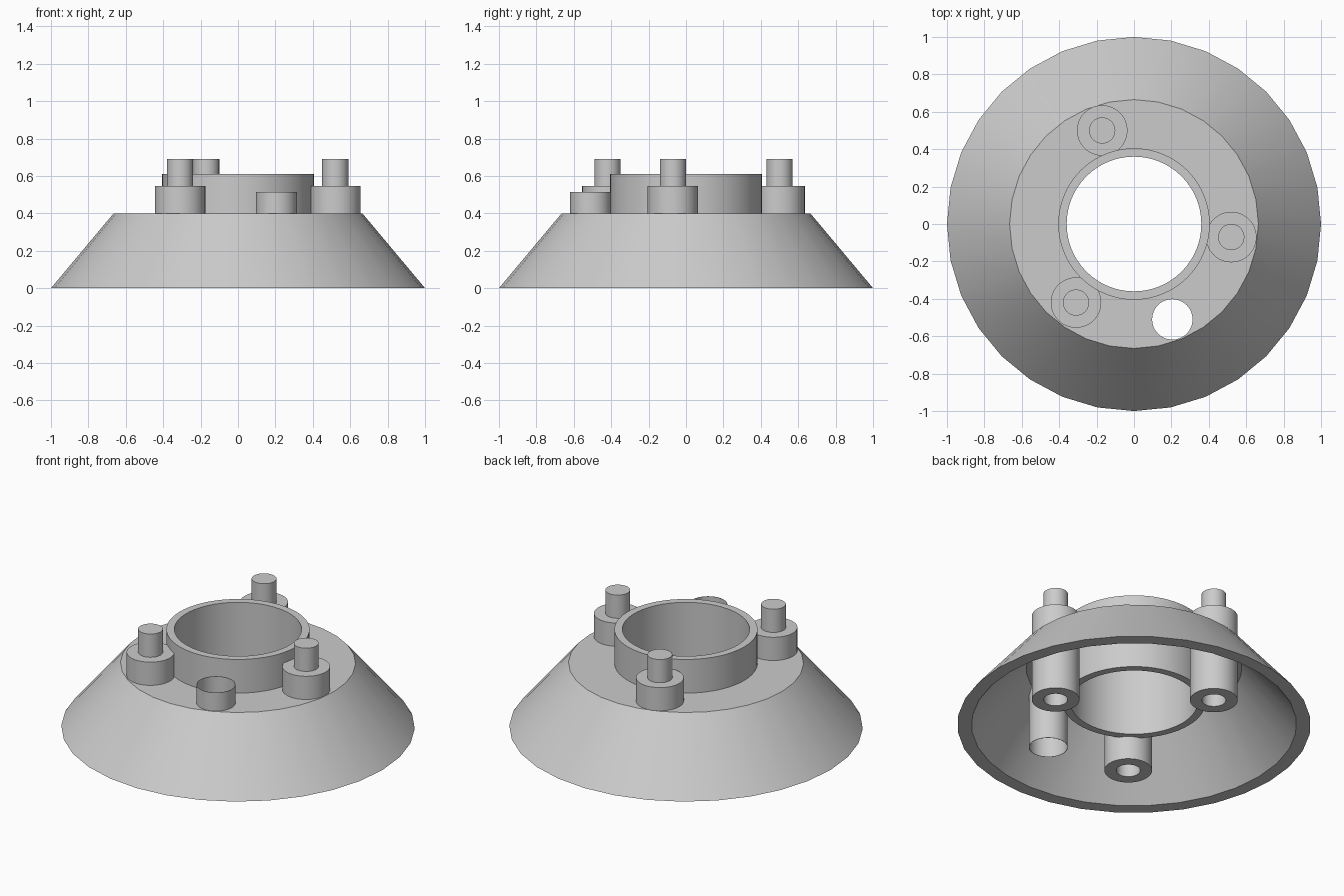
import bpy
import bmesh
from math import cos, sin, pi, radians

cube = bpy.data.objects.get("Cube")
if cube:
    bpy.data.objects.remove(cube, do_unlink=True)

grey = bpy.data.materials.new("light grey")
grey.use_nodes = True
colour = (0.6, 0.6, 0.6, 1)
grey.diffuse_color = colour
grey.node_tree.nodes["Principled BSDF"].inputs["Base Color"].default_value = colour


def lathe(name, profile, sides, at=(0, 0), closed=True):
    """Revolve an (r, z) profile about z; points with r = 0 become poles."""
    bm = bmesh.new()
    rings = []
    for r, z in profile:
        if r == 0:
            rings.append([bm.verts.new((0, 0, z))] * sides)
        else:
            angles = [2 * pi * i / sides for i in range(sides)]
            rings.append([bm.verts.new((r * cos(a), r * sin(a), z)) for a in angles])
    pairs = list(zip(rings, rings[1:]))
    if closed:
        pairs.append((rings[-1], rings[0]))
    for low, high in pairs:
        for i in range(sides):
            j = (i + 1) % sides
            corners = list(dict.fromkeys([low[i], low[j], high[j], high[i]]))
            bm.faces.new(corners)
    bmesh.ops.recalc_face_normals(bm, faces=bm.faces[:])
    mesh = bpy.data.meshes.new(name)
    bm.to_mesh(mesh)
    bm.free()
    mesh.materials.append(grey)
    obj = bpy.data.objects.new(name, mesh)
    obj.location = (at[0], at[1], 0)
    bpy.context.collection.objects.link(obj)
    return obj


def smooth(obj):
    bpy.ops.object.select_all(action='DESELECT')
    obj.select_set(True)
    bpy.context.view_layer.objects.active = obj
    bpy.ops.object.shade_smooth_by_angle(angle=radians(30))


# Hollow conical skirt with a flat annular deck
skirt = lathe("skirt", [(1, 0), (0.665, 0.4), (0.38, 0.4), (0.38, 0.365),
                        (0.61, 0.365), (0.92, 0)], 32)

# Round opening through the deck for the open tube
TUBE = (0.205, -0.51)
cutter = lathe("tube_cutter", [(0, 0.05), (0.109, 0.05), (0.109, 0.6), (0, 0.6)],
               48, TUBE, closed=False)
cutter.hide_render = True
cut = skirt.modifiers.new("tube opening", 'BOOLEAN')
cut.operation = 'DIFFERENCE'
cut.solver = 'EXACT'
cut.object = cutter
bpy.context.view_layer.objects.active = skirt
bpy.ops.object.modifier_apply(modifier=cut.name)
bpy.data.objects.remove(cutter, do_unlink=True)
smooth(skirt)

# Central collar, running down inside the skirt
smooth(lathe("collar", [(0.405, 0.145), (0.405, 0.61), (0.36, 0.61), (0.36, 0.145)], 64))

# Thin-walled open tube
smooth(lathe("open_tube", [(0.11, 0), (0.11, 0.515), (0.108, 0.515), (0.108, 0)], 48, TUBE))

# Three stepped posts, bored from below
posts = {"right_post": (-0.31, -0.42), "left_post": (0.52, -0.07), "rear_post": (-0.17, 0.5)}
for name, place in posts.items():
    smooth(lathe(name, [(0, 0.69), (0.07, 0.69), (0.07, 0.545), (0.135, 0.545),
                        (0.135, 0), (0.068, 0), (0.068, 0.5), (0, 0.5)],
                 48, place, closed=False))
